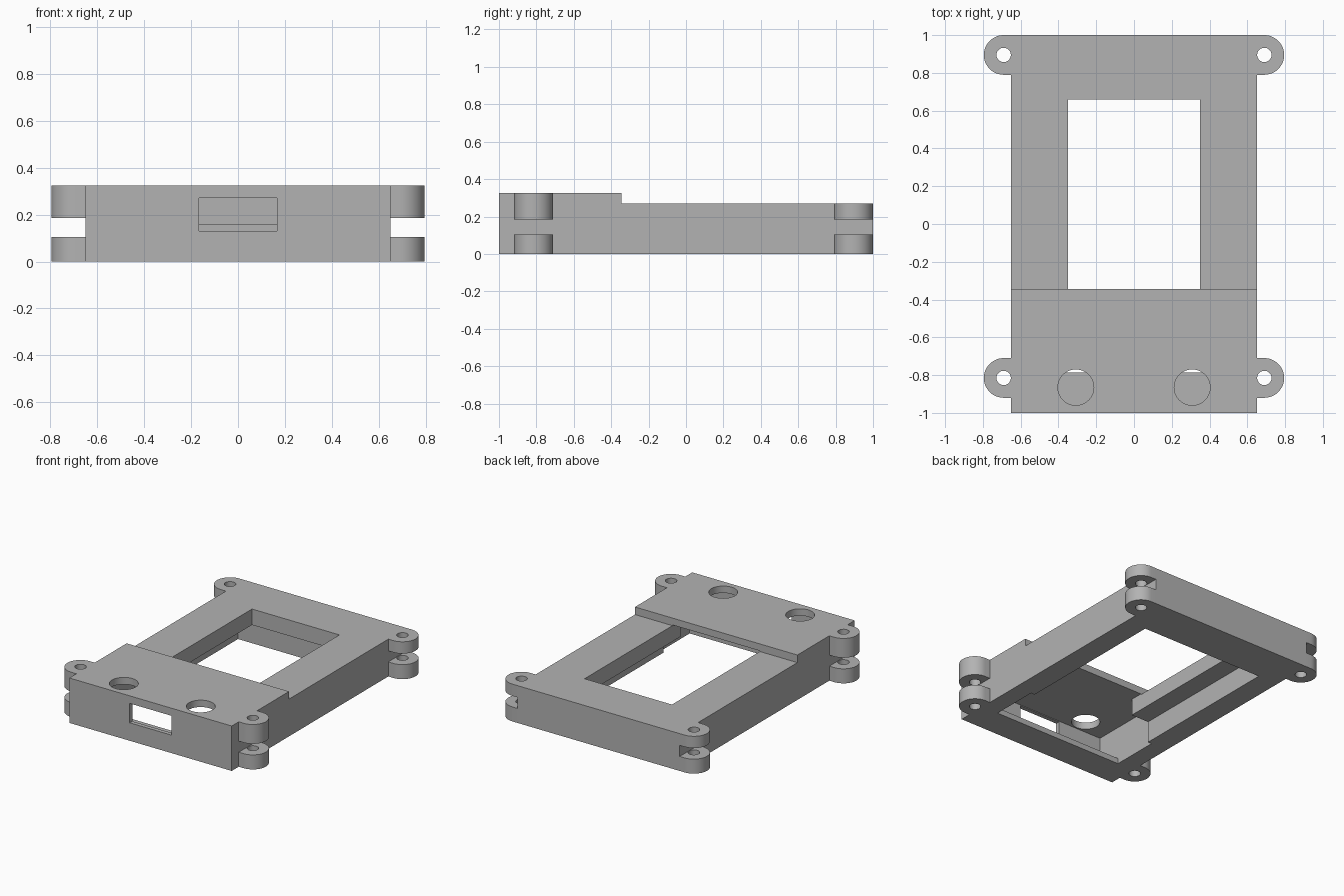
import bpy, bmesh, math

default = bpy.data.objects.get("Cube")
if default:
    bpy.data.objects.remove(default, do_unlink=True)

grey = bpy.data.materials.new("plain grey")
grey.use_nodes = True
grey.diffuse_color = (0.45, 0.45, 0.45, 1)
grey.node_tree.nodes["Principled BSDF"].inputs["Base Color"].default_value = (0.45, 0.45, 0.45, 1)


def prism(name, outline, z0, z1):
    """Extrude a flat outline between two heights."""
    bm = bmesh.new()
    face = bm.faces.new([bm.verts.new((x, y, z0)) for x, y in outline])
    top = bmesh.ops.extrude_face_region(bm, geom=[face])["geom"]
    bmesh.ops.translate(bm, vec=(0, 0, z1 - z0),
                        verts=[v for v in top if isinstance(v, bmesh.types.BMVert)])
    bmesh.ops.recalc_face_normals(bm, faces=bm.faces)
    mesh = bpy.data.meshes.new(name)
    bm.to_mesh(mesh)
    bm.free()
    obj = bpy.data.objects.new(name, mesh)
    obj.data.materials.append(grey)
    bpy.context.collection.objects.link(obj)
    return obj


def box(name, half_x, y0, y1, z0, z1):
    return prism(name, [(-half_x, y0), (half_x, y0), (half_x, y1), (-half_x, y1)], z0, z1)


def arc(cx, cy, r, start, end, steps):
    angles = [math.radians(start + (end - start) * i / steps) for i in range(steps + 1)]
    return [(cx + r * math.cos(a), cy + r * math.sin(a)) for a in angles]


def disc(name, cx, cy, r, z0, z1):
    return prism(name, arc(cx, cy, r, 0, 360, 40)[:-1], z0, z1)


def combine(target, tool, operation):
    tool.hide_render = True
    mod = target.modifiers.new(operation.lower(), "BOOLEAN")
    mod.operation = operation
    mod.solver = "EXACT"
    mod.object = tool
    bpy.ops.object.select_all(action="DESELECT")
    bpy.context.view_layer.objects.active = target
    target.select_set(True)
    bpy.ops.object.modifier_apply(modifier=mod.name)
    bpy.data.objects.remove(tool, do_unlink=True)


# Case shell: low rear frame with a raised front deck
case = box("case", 0.65, -1, 1, 0, 0.27)
combine(case, box("front_deck", 0.65, -1, -0.345, 0.1, 0.325), "UNION")

# Mounting ears, in upper and lower pairs at each corner
for cy, top in ((-0.815, 0.325), (0.895, 0.27)):
    for side in (-1, 1):
        outline = [(0.6, cy - 0.105)] + arc(0.69, cy, 0.105, -90, 90, 24) + [(0.6, cy + 0.105)]
        outline = [(side * x, y) for x, y in outline]
        for z0, z1 in ((0, 0.105), (0.185, top)):
            combine(case, prism("ear", outline, z0, z1), "UNION")
        combine(case, disc("screw_hole", side * 0.69, cy, 0.038, -0.1, 0.5), "DIFFERENCE")

# Board recess open at the bottom, and the taller front compartment
combine(case, box("board_recess", 0.49, -0.785, 0.7, -0.1, 0.155), "DIFFERENCE")
combine(case, box("front_compartment", 0.52, -0.97, -0.44, 0.04, 0.275), "DIFFERENCE")
combine(case, box("front_bottom_opening", 0.52, -0.785, -0.44, -0.1, 0.1), "DIFFERENCE")

# Display window, running under the rear lip of the front deck
combine(case, box("window", 0.35, -0.345, 0.66, 0.1, 0.5), "DIFFERENCE")
combine(case, box("window_under_deck", 0.35, -0.5, -0.3, 0.1, 0.275), "DIFFERENCE")

# Front port and the two button holes
combine(case, box("port", 0.167, -1.1, -0.9, 0.13, 0.27), "DIFFERENCE")
for side in (-1, 1):
    combine(case, disc("button_hole", side * 0.308, -0.865, 0.095, 0.2, 0.5), "DIFFERENCE")

bpy.context.view_layer.objects.active = case
case.select_set(True)
bpy.ops.object.shade_smooth_by_angle(angle=math.radians(30))
